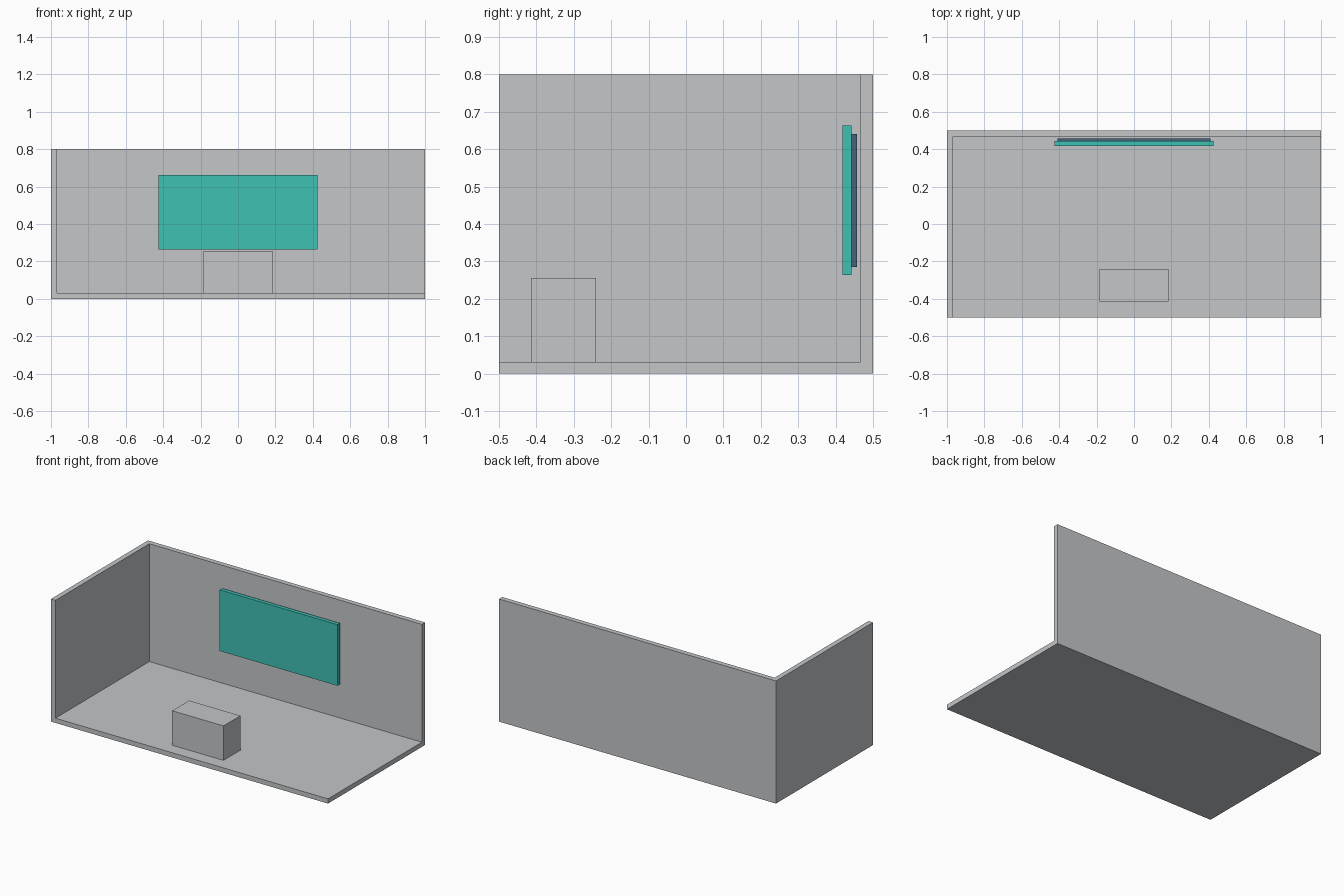
import bpy
import bmesh
from mathutils import Vector

if "Cube" in bpy.data.objects:
    bpy.data.objects.remove(bpy.data.objects["Cube"])


def material(name, rgb):
    m = bpy.data.materials.new(name)
    m.diffuse_color = (*rgb, 1.0)
    m.use_nodes = True
    m.node_tree.nodes["Principled BSDF"].inputs["Base Color"].default_value = m.diffuse_color
    return m


def box(name, lo, hi, mat):
    """Flat-sided box between two opposite corners."""
    lo, hi = Vector(lo), Vector(hi)
    bm = bmesh.new()
    bmesh.ops.create_cube(bm, size=1)
    bmesh.ops.scale(bm, vec=hi - lo, verts=bm.verts)
    bmesh.ops.translate(bm, vec=(lo + hi) / 2, verts=bm.verts)
    mesh = bpy.data.meshes.new(name)
    bm.to_mesh(mesh)
    bm.free()
    mesh.materials.append(mat)
    obj = bpy.data.objects.new(name, mesh)
    bpy.context.collection.objects.link(obj)
    return obj


grey = material("light grey", (0.546, 0.565, 0.584))
teal = material("teal", (0.051, 0.533, 0.456))
blue = material("slate blue", (0.056, 0.122, 0.195))

# Room shell: floor, left wall and back wall in one piece, hollowed by a cutter
shell = box("room_shell", (-1, -0.5, 0), (1, 0.5, 0.8), grey)
cutter = box("room_cutter", (-0.967, -0.7, 0.031), (1.2, 0.467, 1.0), grey)
cut = shell.modifiers.new("hollow", 'BOOLEAN')
cut.operation = 'DIFFERENCE'
cut.solver = 'EXACT'
cut.object = cutter
bpy.context.view_layer.objects.active = shell
bpy.ops.object.modifier_apply(modifier=cut.name)
bpy.data.objects.remove(cutter)

# Desk block standing on the floor
box("desk", (-0.185, -0.414, 0.031), (0.185, -0.24, 0.256), grey)

# Wall screen with its slightly smaller backing panel
box("screen", (-0.425, 0.418, 0.264), (0.425, 0.443, 0.663), teal)
box("screen_backing", (-0.41, 0.443, 0.285), (0.41, 0.457, 0.641), blue)
